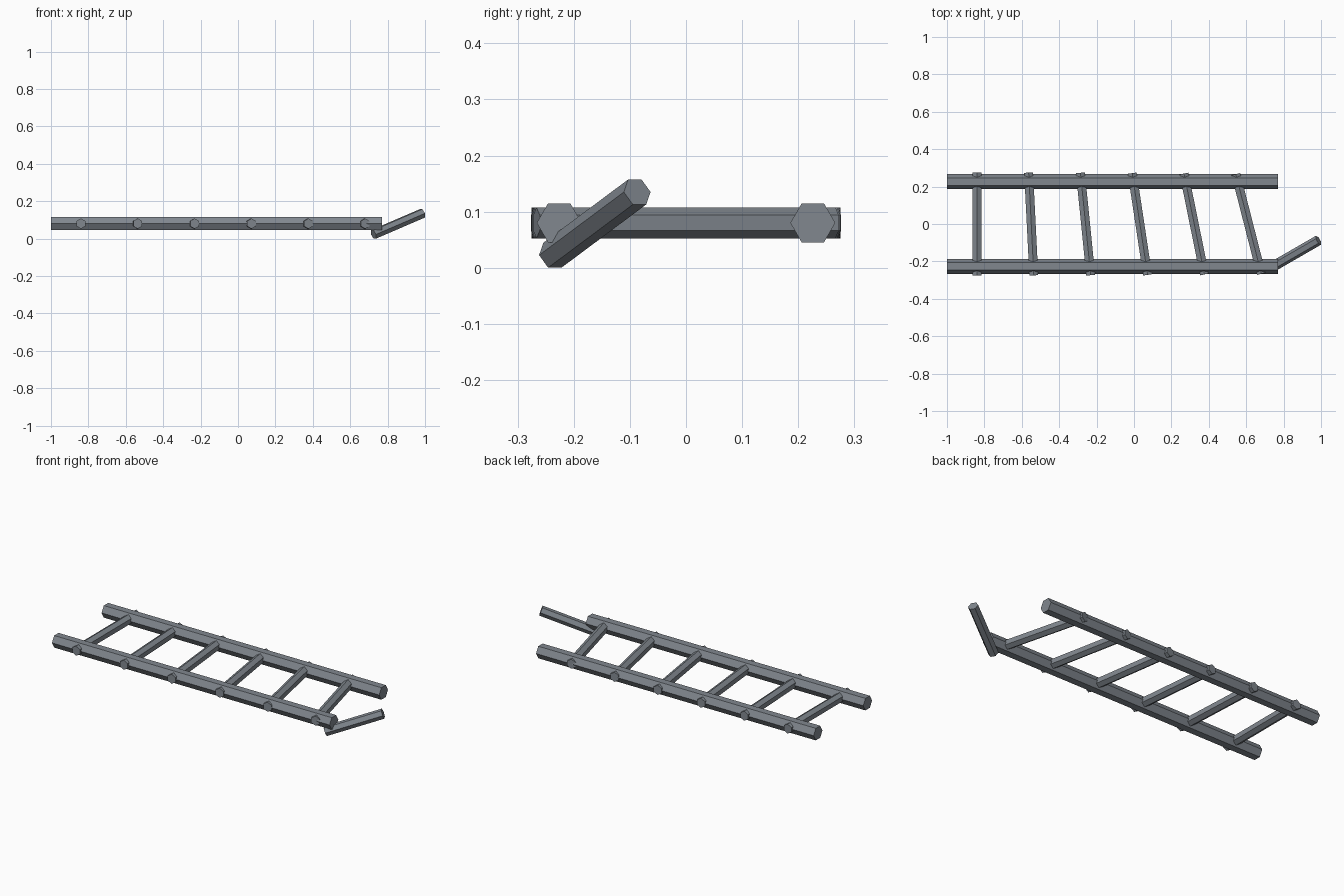
import bpy, math
from mathutils import Vector, Matrix

if "Cube" in bpy.data.objects:
    bpy.data.objects.remove(bpy.data.objects["Cube"])


def material(name, rgb):
    m = bpy.data.materials.new(name)
    m.diffuse_color = (*rgb, 1.0)
    m.use_nodes = True
    m.node_tree.nodes["Principled BSDF"].inputs["Base Color"].default_value = m.diffuse_color
    return m


steel = material("grey steel", (0.22, 0.245, 0.275))


def hex_bar(name, a, b, radius, point_up=False):
    """Six-sided bar from a to b; corners point sideways, or up and down."""
    a, b = Vector(a), Vector(b)
    axis = (b - a).normalized()
    side = Vector((0, 0, 1)).cross(axis).normalized()
    up = axis.cross(side)
    if point_up:
        side, up = up, -side
    verts = []
    for end in (a, b):
        for i in range(6):
            t = i * math.pi / 3
            verts.append(end + radius * (math.cos(t) * side + math.sin(t) * up))
    faces = [tuple(range(5, -1, -1)), tuple(range(6, 12))]
    faces += [(i, (i + 1) % 6, (i + 1) % 6 + 6, i + 6) for i in range(6)]
    mesh = bpy.data.meshes.new(name)
    mesh.from_pydata(verts, [], faces)
    mesh.materials.append(steel)
    obj = bpy.data.objects.new(name, mesh)
    bpy.context.collection.objects.link(obj)
    return obj


Z = 0.08

# Two long side rails
for name, y in (("front_rail", -0.226), ("back_rail", 0.226)):
    hex_bar(name, (-1, y, Z), (0.77, y, Z), 0.04)

# Rungs, each skewed a little more than the last
for i in range(6):
    centre = Vector((-0.84 + 0.2905 * i, 0, Z))
    half = Matrix.Rotation(0.05 * i, 3, 'Z') @ Vector((0, 0.275, 0))
    hex_bar(f"rung_{i + 1}", centre - half, centre + half, 0.0275, point_up=True)

# Loose broken bar leaning out from the end of the front rail
hex_bar("broken_bar", (0.7245, -0.238, 0.0225), (0.986, -0.087, 0.135), 0.0275)
